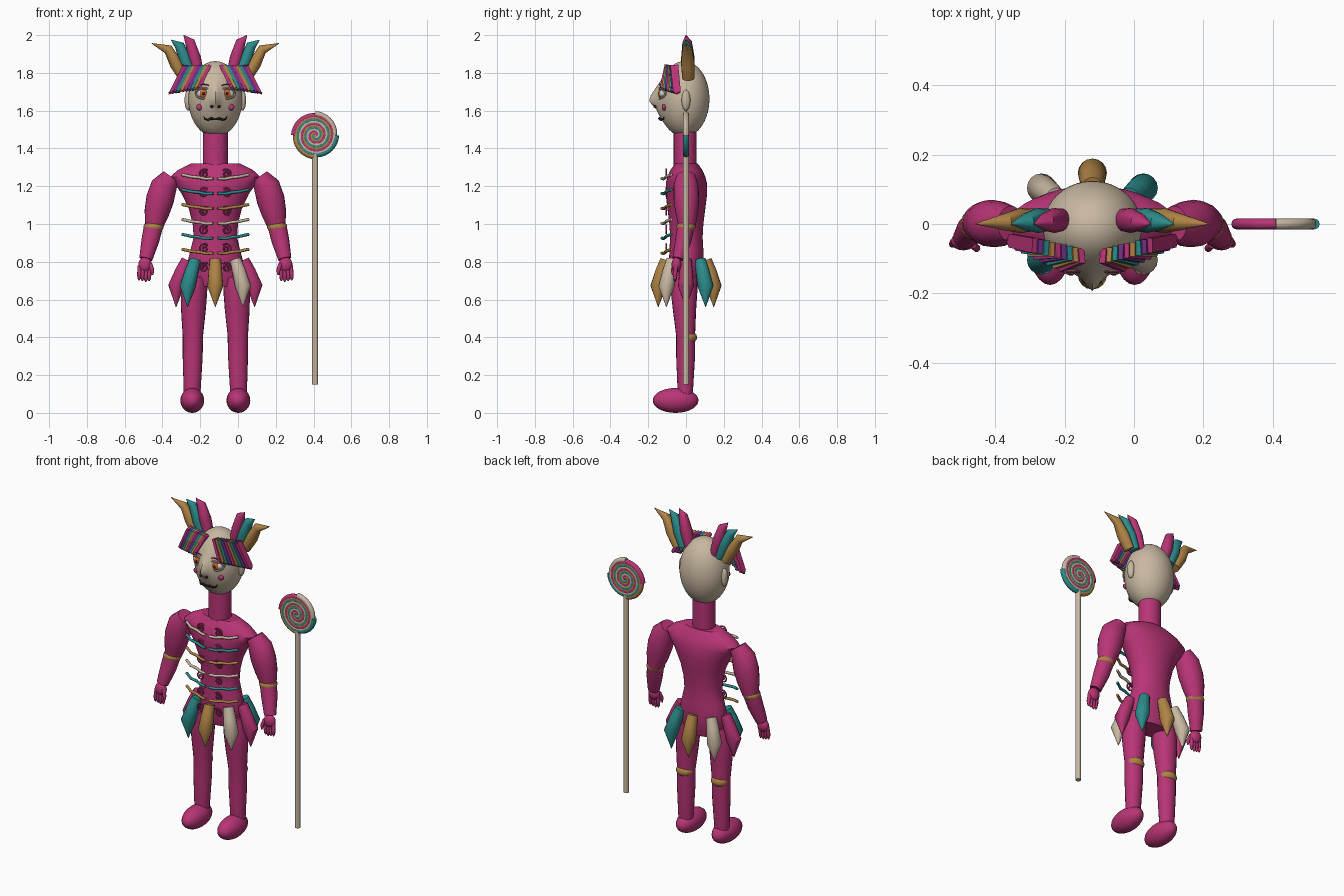
import bpy, bmesh, math
from math import sin, cos, pi, exp
from mathutils import Vector

if "Cube" in bpy.data.objects:
    bpy.data.objects.remove(bpy.data.objects["Cube"])

CX = -0.12  # body centre line; the lollipop stands beside it


def mat(name, rgb):
    m = bpy.data.materials.new(name)
    m.diffuse_color = (*rgb, 1)
    m.use_nodes = True
    m.node_tree.nodes["Principled BSDF"].inputs["Base Color"].default_value = m.diffuse_color
    return m


PINK = mat("pink", (.48, .035, .18))
CREAM = mat("cream", (.58, .48, .36))
TEAL = mat("teal", (.025, .26, .26))
GOLD = mat("gold", (.43, .23, .06))
PURPLE = mat("purple", (.18, .03, .26))
WHITE = mat("white", (.8, .8, .8))
ORANGE = mat("orange", (.6, .12, .02))
BLACK = mat("black", (.02, .01, .015))


def finish(bm, name, m, smooth=True):
    bmesh.ops.recalc_face_normals(bm, faces=bm.faces)
    me = bpy.data.meshes.new(name)
    bm.to_mesh(me)
    bm.free()
    me.materials.append(m)
    ob = bpy.data.objects.new(name, me)
    bpy.context.collection.objects.link(ob)
    if smooth:
        bpy.context.view_layer.objects.active = ob
        bpy.ops.object.select_all(action='DESELECT')
        ob.select_set(True)
        bpy.ops.object.shade_smooth_by_angle(angle=math.radians(40))
    return ob


def loft(name, pts, m, segs=20, smooth=True):
    """Skin rings along a path; each point is x, y, z, side radius[, depth radius]."""
    bm = bmesh.new()
    ps = [Vector(p[:3]) for p in pts]
    rings = []
    for i, p in enumerate(pts):
        t = (ps[min(i + 1, len(ps) - 1)] - ps[max(i - 1, 0)]).normalized()
        u = Vector((0, 1, 0))
        u = (u - t * u.dot(t)).normalized()
        v = t.cross(u)
        ra, rb = p[3], p[-1]
        off = pi / 4 if segs == 4 else 0
        rings.append([bm.verts.new(ps[i] + v * ra * cos(a) + u * rb * sin(a))
                      for a in (2 * pi * k / segs + off for k in range(segs))])
    for a, b in zip(rings, rings[1:]):
        for k in range(segs):
            n = (k + 1) % segs
            bm.faces.new((a[k], a[n], b[n], b[k]))
    bm.faces.new(rings[0])
    bm.faces.new(rings[-1])
    return finish(bm, name, m, smooth)


def ball(name, c, r, m, shape=None, n=24):
    bm = bmesh.new()
    bmesh.ops.create_uvsphere(bm, u_segments=n, v_segments=n * 2 // 3, radius=1)
    for v in bm.verts:
        v.co = Vector([c[i] + v.co[i] * r[i] for i in range(3)])
        if shape:
            shape(v.co)
    return finish(bm, name, m)


def spiral(name, c, r0, r1, turns, end, tube, m, flip=1, steps=60, segs=10):
    pts = []
    for i in range(steps + 1):
        t = i / steps
        a, r = end - (1 - t) * turns * 2 * pi, r0 + (r1 - r0) * t
        pts.append((c[0] + flip * r * cos(a), c[1], c[2] + r * sin(a), tube))
    return loft(name, pts, m, segs)


# head, pulled forward into a nose
def face(co):
    if co.y < 0:
        dx, dz = co.x - CX, co.z - 1.65
        co.y -= .022 * exp(-(dx / .06) ** 2 - (dz / .09) ** 2)
        co.y -= .028 * exp(-(dx / .02) ** 2 - (dz / (.07 if dz > 0 else .025)) ** 2)


ball("head", (CX, -.01, 1.662), (.143, .134, .2), CREAM, face, 60)
loft("neck", [(CX, -.005, 1.30, .066, .06), (CX, -.005, 1.49, .066, .06)], PINK, 28)

# torso
prof = [(.67, .11, .07), (.72, .14, .085), (.79, .15, .092), (.86, .132, .09), (.93, .115, .086),
        (1.0, .12, .09), (1.08, .14, .1), (1.16, .178, .11), (1.22, .22, .108),
        (1.25, .238, .1), (1.285, .2, .085), (1.32, .13, .06)]
loft("torso", [(CX, .002, z, rx, ry) for z, rx, ry in prof], PINK, 40)

# front braid bars and small curls
for i, m in enumerate([CREAM, TEAL, GOLD] * 2):
    z = 1.257 - i * .079
    for s in (-1, 1):
        bar = [(.012, -.128, z - .016), (.05, -.118, z - .018), (.09, -.108, z - .01),
               (.13, -.105, z - .006), (.155, -.09, z), (.176, -.078, z + .004)]
        loft("braid_bar", [(CX + s * x, y, zz, .008) for x, y, zz in bar], m, 10)
        zc = 1.265 - i * .099
        spiral("braid_curl", (CX + s * .06, -.105, zc), .004, .027, 1.6, 2.4, .0045, PINK, s, 32, 8)

for s in (-1, 1):
    def P(dx, y, z, *r):
        return (CX + s * dx, y, z, *r)

    # arms, elbow bands, hands
    loft("upper_arm", [P(.235, 0, 1.252, .047, .052), P(.272, 0, 1.2, .07, .066),
                       P(.293, .002, 1.13, .074, .068), P(.31, .004, 1.06, .066, .06),
                       P(.326, .005, .98, .046, .044)], PINK)
    ball("elbow_band", P(.327, 0, .985), (.053, .05, .034), GOLD)
    loft("forearm", [P(.327, 0, .99, .05, .046), P(.345, -.015, .91, .047, .043),
                     P(.368, -.04, .815, .035, .032)], PINK)
    ball("hand", P(.372, -.05, .785), (.036, .026, .04), PINK)
    for k in range(4):
        x = .346 + k * .018
        loft("finger", [P(x, -.052, .78, .011), P(x + .003, -.058, .735, .011),
                        P(x + .004, -.058, .705 + .004 * abs(k - 1), .009),
                        P(x + .004, -.058, .694 + .004 * abs(k - 1), .003)], PINK, 10)
    loft("thumb", [P(.345, -.06, .79, .011), P(.334, -.07, .755, .011), P(.332, -.07, .73, .004)], PINK, 10)

    # legs, knee bands, feet
    loft("leg", [P(.1, -.008, .72, .06, .07), P(.113, -.01, .64, .07, .07), P(.116, -.008, .55, .066, .062),
                 P(.119, -.002, .41, .054, .05), P(.12, -.002, .3, .053, .05), P(.123, -.004, .1, .044, .04)], PINK)
    ball("knee_band", P(.119, .012, .4), (.052, .046, .036), GOLD)
    ball("foot", P(.122, -.055, .066), (.063, .121, .066), PINK)

    # ears and eyes
    ball("ear", P(.143, 0, 1.655), (.02, .023, .055), CREAM)
    ball("eyeball", P(.062, -.122, 1.69), (.037, .022, .024), WHITE)
    ball("iris", P(.062, -.137, 1.69), (.021, .01, .022), ORANGE)
    ball("pupil", P(.062, -.144, 1.69), (.009, .005, .01), BLACK)
    for name, h, zc, r, m in (("upper_lid", .03, 1.69, .006, CREAM), ("lower_lid", -.026, 1.69, .005, CREAM),
                              ("brow_line", .03, 1.71, .003, PINK)):
        arc = [P(.062 - .042 * cos(a), -.127 - .012 * sin(a) + (.02 if cos(a) < -.5 else 0) * -cos(a),
                 zc + h * sin(a), r) for a in (pi * k / 10 for k in range(11))]
        loft(name, arc, m, 8)

    # cheeks, nostrils, curled mouth
    ball("cheek", P(.083, -.116, 1.618), (.018, .012, .017), PINK)
    ball("nostril", P(.019, -.163, 1.622), (.009, .01, .007), BLACK)
    loft("mouth", [P(0, -.136, 1.553, .004), P(.02, -.141, 1.559, .007), P(.04, -.131, 1.551, .006),
                   P(.055, -.121, 1.555, .004), P(.062, -.116, 1.568, .002)], BLACK, 10)

    # colourful fan of brow strips with a side lash
    cols = [PINK, GOLD, TEAL, PURPLE]
    for i in range(9):
        f = i / 8
        xt, xb = .03 + .135 * f, .088 + .145 * f
        yt, yb, zb = -.092 + .03 * f, -.118 + .07 * f, 1.722 - .022 * f
        loft("brow_strip", [P(xt, yt, 1.838, .013, .03), P(xb, yb, zb, .013, .028),
                            P(xb + .014, yb, zb - .014, .002)],
             PINK if i == 8 else cols[i % 4], 4, False)
    loft("side_lash", [P(.19, -.05, 1.705, .012), P(.25, -.045, 1.695, .001)], PINK, 8)

    # head plumes, each bending outward to a point
    for name, m, b, k, t in (("inner_plume", PINK, (.085, 1.79), (.135, 1.965), (.168, 2.0)),
                             ("middle_plume", TEAL, (.125, 1.78), (.19, 1.945), (.235, 1.975)),
                             ("outer_plume", GOLD, (.165, 1.77), (.25, 1.925), (.338, 1.957))):
        mid = [(b[j] * .5 + k[j] * .5) for j in (0, 1)]
        loft(name, [P(b[0], .012, b[1], .026, .032), P(mid[0], .01, mid[1], .034, .036),
                    P(k[0], .006, k[1], .026, .025), P(t[0], 0, t[1], .001)], m, 16)

# skirt of eight drop-shaped petals
ring = [PINK, TEAL, GOLD, CREAM, PINK, TEAL, GOLD, CREAM]
for i, m in enumerate(ring):
    a = pi * i / 4
    dx, dy = .208 * cos(a), .147 * sin(a)
    loft("skirt_petal", [(CX + dx * k, dy * k, z, r) for k, z, r in
                         ((.72, .81, .03), (.85, .75, .036), (1, .67, .042), (1, .56, .001))], m, 16)

# lollipop: stick and four interleaved coils
LX = .408
loft("lollipop_stick", [(LX, 0, .15, .016), (LX, 0, 1.37, .016)], CREAM, 20)
for q, m in enumerate((TEAL, CREAM, PINK, GOLD)):
    spiral("lollipop_coil", (LX, 0, 1.47), .004, .112, 2.6, q * pi / 2, .0155, m, 1, 90, 12)
